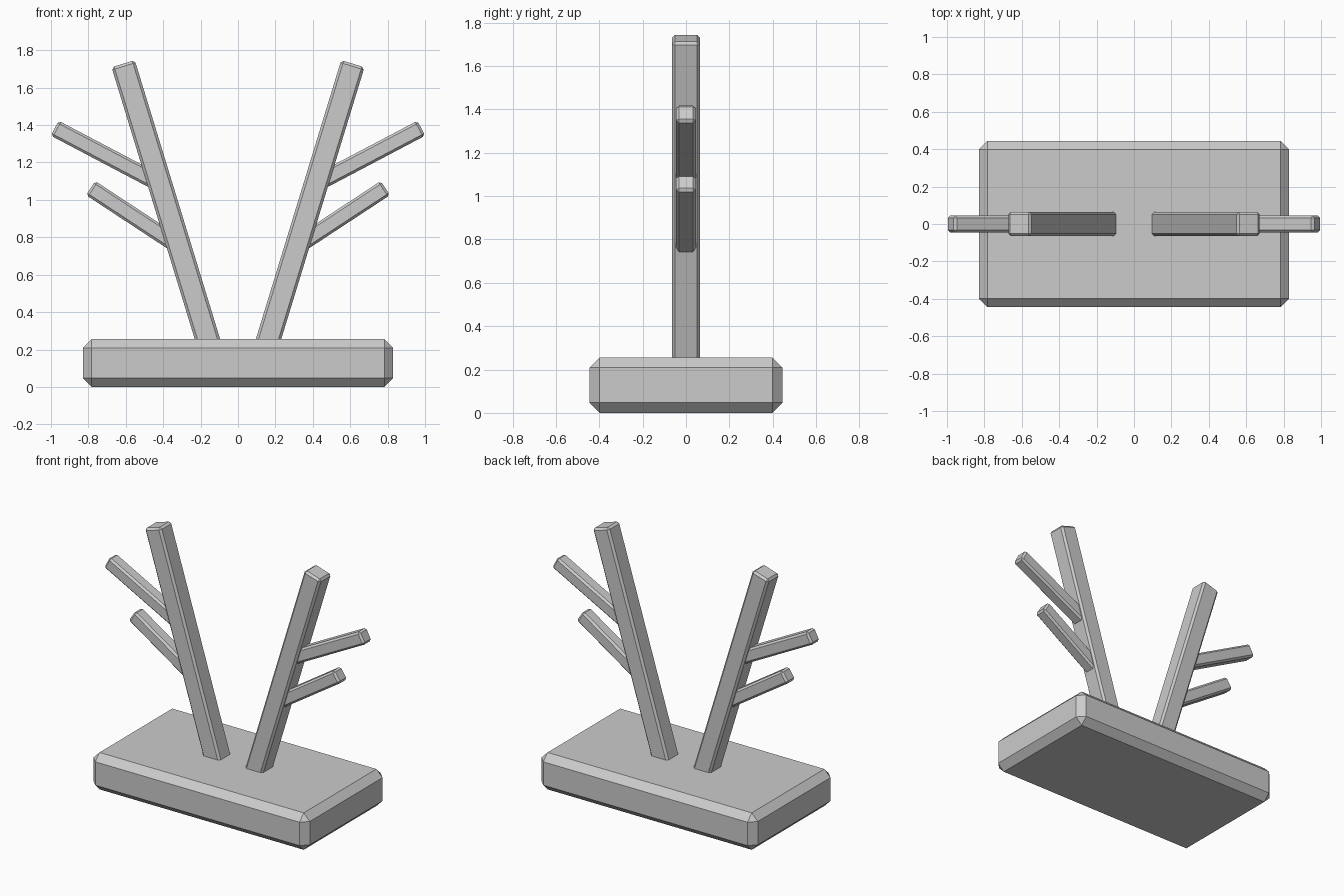
import bpy, bmesh
from mathutils import Vector, Matrix

if "Cube" in bpy.data.objects:
    bpy.data.objects.remove(bpy.data.objects["Cube"])


def chamfered_box(name, size, chamfer, matrix):
    """Box with flat one-segment chamfers, placed by a matrix."""
    bm = bmesh.new()
    bmesh.ops.create_cube(bm, size=1.0)
    bmesh.ops.scale(bm, vec=size, verts=bm.verts)
    bmesh.ops.bevel(bm, geom=bm.edges[:], offset=chamfer, segments=1,
                    affect='EDGES', profile=0.5)
    bm.transform(matrix)
    mesh = bpy.data.meshes.new(name)
    bm.to_mesh(mesh)
    bm.free()
    obj = bpy.data.objects.new(name, mesh)
    bpy.context.collection.objects.link(obj)
    return obj


def bar(name, start, end, width, chamfer):
    """Square bar between two (x, z) points in the y = 0 plane."""
    a, b = Vector((start[0], 0, start[1])), Vector((end[0], 0, end[1]))
    axis = (b - a).normalized()
    side = Vector((0, 1, 0)).cross(axis)
    rot = Matrix((side, (0, 1, 0), axis)).transposed().to_4x4()
    return chamfered_box(name, (width, width, (b - a).length), chamfer,
                         Matrix.Translation((a + b) / 2) @ rot)


# Base slab
chamfered_box("base", (1.66, 0.89, 0.256), 0.047, Matrix.Translation((0, 0, 0.128)))

# Mirrored antler-like arms, each with two side pegs
for label, s in (("right", 1), ("left", -1)):
    bar(f"{label}_post", (s * 0.131, 0.15), (s * 0.614, 1.728), 0.13, 0.014)
    bar(f"{label}_upper_peg", (s * 0.45, 1.104), (s * 0.98, 1.383), 0.09, 0.013)
    bar(f"{label}_lower_peg", (s * 0.345, 0.772), (s * 0.788, 1.063), 0.09, 0.013)
